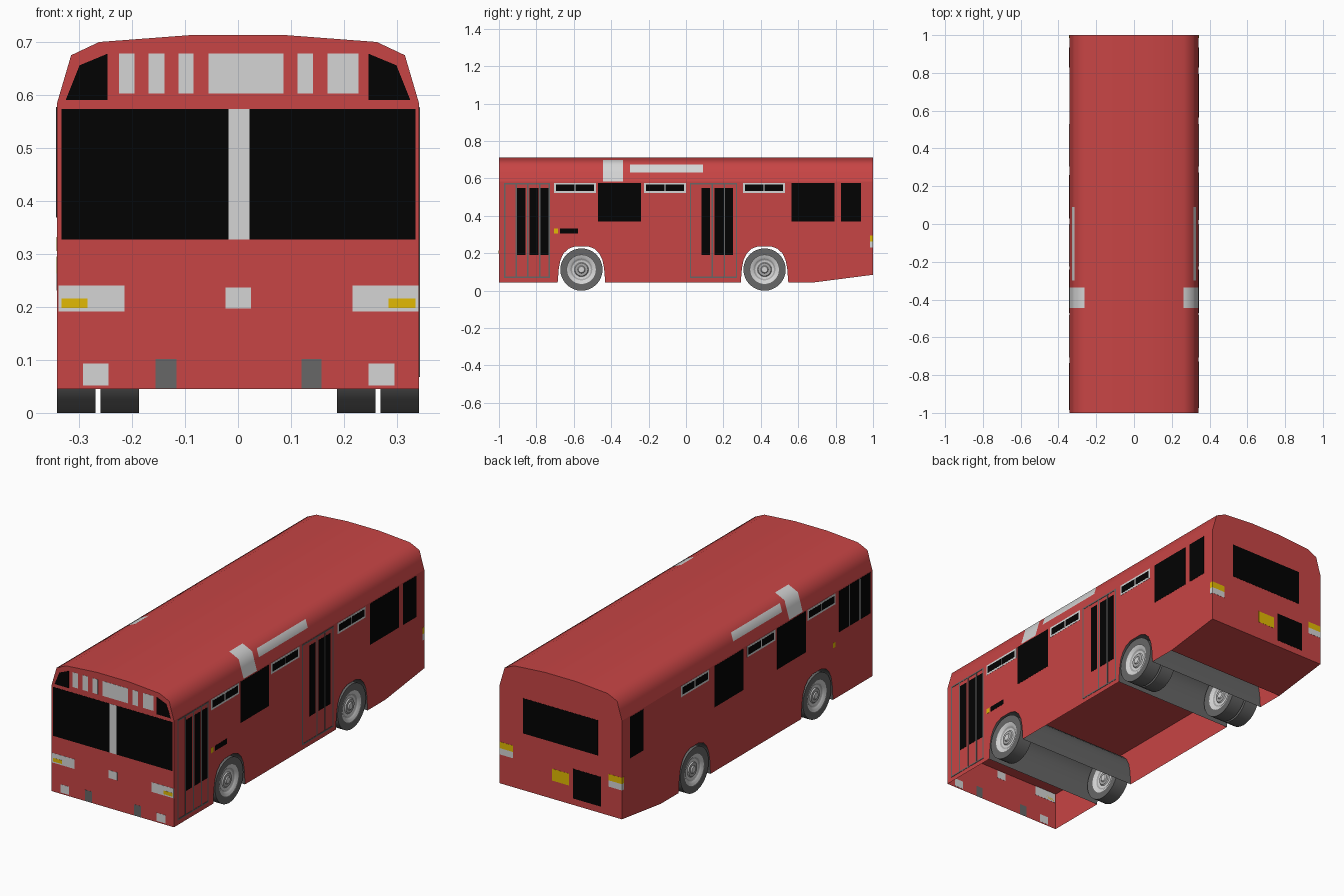
import bpy, bmesh, math

if "Cube" in bpy.data.objects:
    bpy.data.objects.remove(bpy.data.objects["Cube"])

W, L = 0.342, 1.0                      # half width, half length
EAVE, FLOOR = 0.583, 0.24              # heights of the roof edge and the raised floor


def material(name, rgb):
    m = bpy.data.materials.new(name)
    m.diffuse_color = (*rgb, 1)
    m.use_nodes = True
    m.node_tree.nodes["Principled BSDF"].inputs["Base Color"].default_value = m.diffuse_color
    return m


RED = material("body_red", (0.575, 0.059, 0.059))
BLACK = material("glass_black", (0.0006, 0.0006, 0.0006))
LIGHT = material("light_grey", (0.66, 0.66, 0.66))
MID = material("mid_grey", (0.40, 0.40, 0.40))
DARK = material("dark_grey", (0.135, 0.135, 0.135))
AMBER = material("amber", (0.76, 0.49, 0.001))


def finish(name, bm, mats):
    me = bpy.data.meshes.new(name)
    bmesh.ops.recalc_face_normals(bm, faces=bm.faces)
    bm.to_mesh(me)
    bm.free()
    for m in mats:
        me.materials.append(m)
    ob = bpy.data.objects.new(name, me)
    bpy.context.collection.objects.link(ob)
    return ob


# Body shell: side profile with wheel arches below, cross-section roof above
AXLES = (-0.559, 0.42)
ARCH = [(-.127, .045), (-.121, .12), (-.112, .165), (-.095, .2), (-.07, .224), (-.035, .237)]
ARCH += [(-a, z) for a, z in reversed(ARCH)]
ROOF = [(W, EAVE), (.3273, .633), (.315, .675), (.262, .70), (.09, .713)]
ROOF += [(-x, z) for x, z in reversed(ROOF)]
STATIONS = [-L, -.444, -.337, -.30, .09, L]

bm = bmesh.new()
profile = [(y, EAVE) for y in reversed(STATIONS)] + [(-L, .045)]
for ay in AXLES:
    profile += [(ay + a, z) for a, z in ARCH]
profile += [(.69, .045), (L, .085)]
sides = [[bm.verts.new((s * W, y, z)) for y, z in profile] for s in (-1, 1)]
for ring in sides:
    bm.faces.new(ring)
n = len(STATIONS)
for i in range(n - 1, len(profile)):
    j = (i + 1) % len(profile)
    (y0, z0), (y1, z1) = profile[i], profile[j]
    tunnel = any(abs((y0 + y1) / 2 - ay) < .126 for ay in AXLES)
    if z0 == z1 == .045 and not tunnel:
        continue                       # the shell is open underneath
    f = bm.faces.new((sides[0][i], sides[0][j], sides[1][j], sides[1][i]))
    if tunnel:
        f.material_index = 1
        f.smooth = True
rings = []
for k, y in enumerate(STATIONS):
    mid = [bm.verts.new((x, y, z)) for x, z in ROOF[1:-1]]
    rings.append([sides[1][n - 1 - k]] + mid + [sides[0][n - 1 - k]])
bm.faces.new(rings[0])
bm.faces.new(rings[-1])
last = len(ROOF) - 2
for k in range(n - 1):
    for i in range(last + 1):
        f = bm.faces.new((rings[k][i], rings[k][i + 1], rings[k + 1][i + 1], rings[k + 1][i]))
        f.smooth = True
        row = min(i, last - i)
        # light bands over the shoulder and light strips along the roof slope
        if (k == 1 and row < 3) or (k == 3 and row == 1):
            f.material_index = 2
finish("bus_body", bm, [RED, DARK, LIGHT])

# Raised floor inside the shell
bm = bmesh.new()
bm.faces.new([bm.verts.new((x * W, y * L, FLOOR)) for x, y in ((-1, -1), (-1, 1), (1, 1), (1, -1))])
finish("raised_floor", bm, [RED])

# Thin plates on the body faces
PLACE = {
    "front": lambda u, v, d: (u, -L - d, v),
    "back": lambda u, v, d: (u, L + d, v),
    "right": lambda u, v, d: (W + d, u, v),
    "left": lambda u, v, d: (-W - d, u, v),
}


def plates(name, side, mat, shapes, layer=1):
    """Each shape is (u0, u1, v0, v1) or a list of outline points."""
    bm = bmesh.new()
    for s in shapes:
        if not isinstance(s, list):
            u0, u1, v0, v1 = s
            s = [(u0, v0), (u1, v0), (u1, v1), (u0, v1)]
        lo, hi = [[bm.verts.new(PLACE[side](u, v, d)) for u, v in s]
                  for d in (-.0008, .0008 * layer)]
        bm.faces.new(lo)
        bm.faces.new(hi)
        for i in range(len(s)):
            j = (i + 1) % len(s)
            bm.faces.new((lo[i], lo[j], hi[j], hi[i]))
    return finish(name, bm, [mat])


# Front face
plates("windscreen", "front", BLACK, [(-.333, -.018, .327, .574), (.022, .335, .327, .574)])
plates("windscreen_post", "front", LIGHT, [(-.018, .022, .327, .574)])
corner = [(.246, .591), (.325, .591), (.299, .656), (.246, .678)]
plates("upper_corner_windows", "front", BLACK, [corner, [(-x, z) for x, z in corner]])
plates("destination_panels", "front", LIGHT,
       [(a, b, .603, .678) for a, b in ((-.225, -.195), (-.169, -.139), (-.112, -.084),
                                        (-.056, .086), (.112, .142), (.169, .227))])
plates("headlights", "front", LIGHT, [(-.339, -.214, .191, .24), (.216, .341, .191, .24)])
plates("front_indicators", "front", AMBER,
       [(-.333, -.284, .198, .216), (.284, .335, .198, .216)], 2)
plates("front_badge_panel", "front", LIGHT, [(-.024, .025, .197, .237)])
plates("fog_lights", "front", LIGHT, [(-.293, -.244, .052, .093), (.246, .295, .052, .093)])
plates("bumper_slots", "front", DARK, [(-.156, -.116, .046, .102), (.12, .158, .046, .102)])

# Back face
plates("rear_window", "back", BLACK, [(-.207, .211, .372, .55)])
plates("rear_plate", "back", AMBER, [(-.046, .049, .177, .237)])
plates("engine_grille", "back", BLACK, [(-.224, -.069, .118, .268)])
plates("tail_lights_upper", "back", AMBER, [(-W, -.267, .263, .295), (.267, W, .263, .295)])
plates("tail_lights_lower", "back", LIGHT, [(-W, -.267, .231, .263), (.267, W, .231, .263)])

# Parts shared by both sides
VENTS = (-.706, -.225, .305)
for side in ("right", "left"):
    plates(side + "_vent_frames", side, LIGHT, [(y, y + .225, .522, .577) for y in VENTS])
    plates(side + "_vent_glass", side, BLACK,
           [(y + o, y + o + .098, .532, .567) for y in VENTS for o in (.011, .116)], 2)
    plates(side + "_marker", side, AMBER, [(-.706, -.684, .306, .332)])
    plates(side + "_tail_wrap_upper", side, AMBER, [(.984, L, .263, .295)])
    plates(side + "_tail_wrap_lower", side, LIGHT, [(.984, L, .231, .263)])

# Right side windows and doors
LOW, HIGH = .369, .577
plates("right_windows", "right", BLACK,
       [(-.47, -.24, LOW, HIGH), (.565, .795, LOW, HIGH), (.828, .935, LOW, HIGH)])
plates("right_side_slot", "right", BLACK, [(-.674, -.578, .306, .332)])
for name, y0, y1, panes, bars in (
        ("front_door", -.973, -.727, ((-.904, -.858), (-.836, -.788), (-.777, -.733)),
         (-.908, -.846, -.782)),
        ("middle_door", .021, .273, ((.084, .128), (.153, .203), (.209, .251)),
         (.141, .206))):
    t = .007
    plates(name + "_glass", "right", BLACK, [(a, b, .192, .55) for a, b in panes])
    plates(name + "_frame", "right", DARK,
           [(y0, y0 + t, .068, .576), (y1 - t, y1, .068, .576),
            (y0 + t, y1 - t, .569, .576), (y0 + t, y1 - t, .068, .075)]
           + [(b - t / 2, b + t / 2, .075, .569) for b in bars], 2)

# Left side windows
plates("left_windows", "left", BLACK,
       [(-.984, -.735, LOW, HIGH), (-.47, -.24, LOW, HIGH), (.03, .26, LOW, HIGH),
        (.828, .935, LOW, HIGH)])
plates("driver_window_bars", "left", LIGHT,
       [(y - .003, y + .003, LOW, HIGH) for y in (-.9, -.818)], 2)


# Wheels: (radius, inset from the outer face, material of the next band)
RADIUS = .113
HALF = [(.0, .004, 1), (.016, .004, 1), (.020, .009, 2), (.034, .009, 1), (.038, .014, 1),
        (.050, .014, 2), (.058, .010, 1), (.068, .003, 1), (.077, .002, 0),
        (.080, .0, 0), (RADIUS, .0, 0)]


def wheel(name, x_out, y, width=.073, n=32):
    """Lathe about the x axis; both faces are dished the same way."""
    bm = bmesh.new()
    s = math.copysign(1, x_out)
    prof = [(r, x_out - s * i) for r, i, m in HALF]
    prof += [(r, x_out - s * (width - i)) for r, i, m in reversed(HALF)]
    mats = [m for r, i, m in HALF] + [m for r, i, m in reversed(HALF[:-1])]
    rings = []
    for r, x in prof:
        if r == 0:
            rings.append([bm.verts.new((x, y, RADIUS))] * n)
        else:
            rings.append([bm.verts.new((x, y + r * math.cos(math.tau * k / n),
                                        RADIUS + r * math.sin(math.tau * k / n)))
                          for k in range(n)])
    for i, (a, b) in enumerate(zip(rings, rings[1:])):
        for k in range(n):
            j = (k + 1) % n
            f = bm.faces.new(dict.fromkeys((a[k], a[j], b[j], b[k])))
            f.material_index = mats[i]
    ob = finish(name, bm, [DARK, LIGHT, MID])
    bpy.ops.object.select_all(action='DESELECT')
    bpy.context.view_layer.objects.active = ob
    ob.select_set(True)
    bpy.ops.object.shade_smooth_by_angle(angle=math.radians(30))


for s, tag in ((1, "right"), (-1, "left")):
    wheel("front_wheel_" + tag, s * W, AXLES[0])
    wheel("rear_outer_wheel_" + tag, s * W, AXLES[1])
    wheel("rear_inner_wheel_" + tag, s * .2595, AXLES[1])
